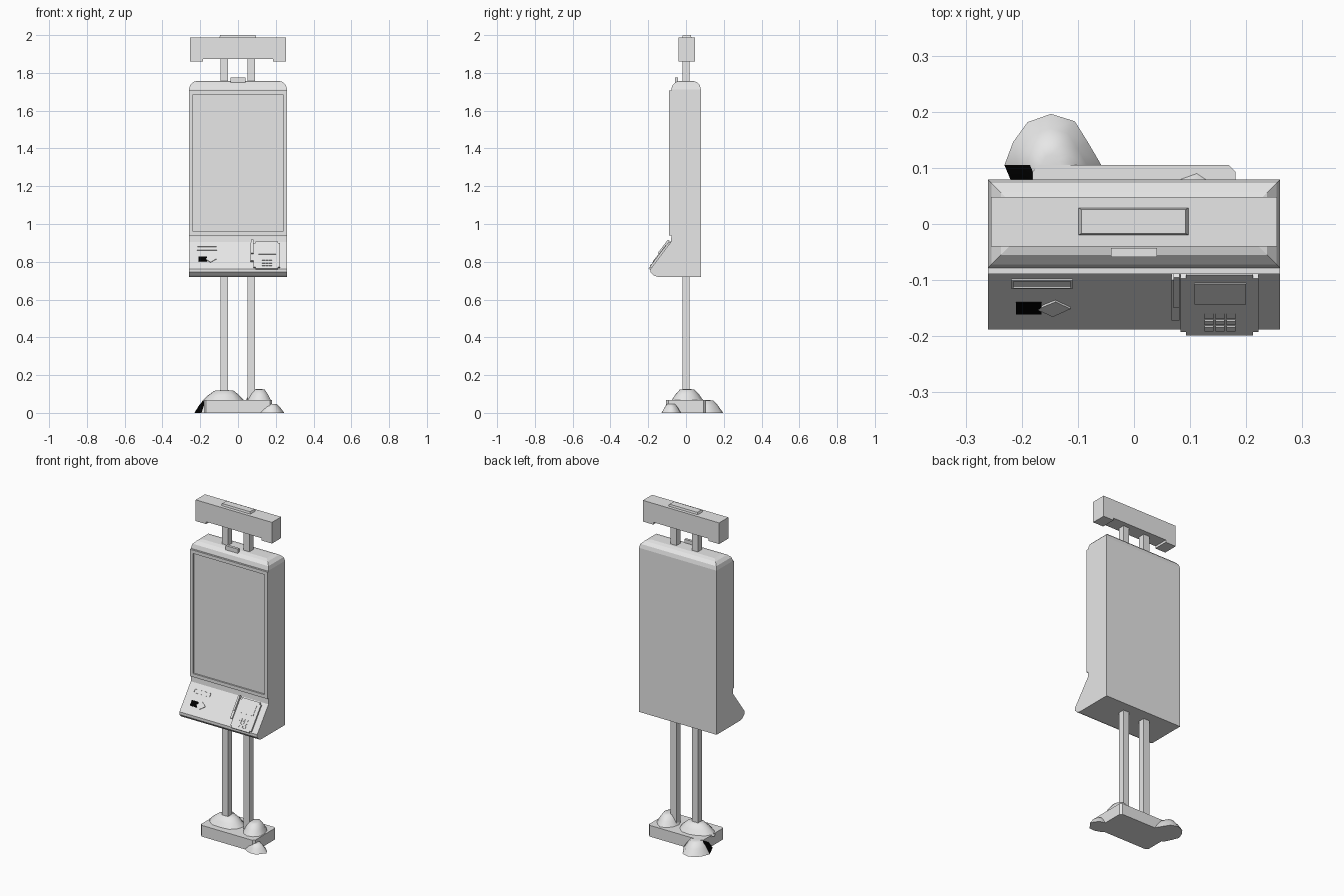
import bpy, bmesh, math, random
from mathutils import Matrix, Vector

random.seed(4)
cube = bpy.data.objects.get("Cube")
if cube:
    bpy.data.objects.remove(cube, do_unlink=True)


def material(name, value):
    m = bpy.data.materials.new(name)
    m.use_nodes = True
    m.diffuse_color = (value, value, value, 1)
    m.node_tree.nodes["Principled BSDF"].inputs["Base Color"].default_value = (value, value, value, 1)
    return m


GREY = material("light grey", 0.8)
BLACK = material("black", 0.0)


def finish(name, bm, mats=(GREY,)):
    bmesh.ops.recalc_face_normals(bm, faces=bm.faces[:])
    mesh = bpy.data.meshes.new(name)
    bm.to_mesh(mesh)
    bm.free()
    for m in mats:
        mesh.materials.append(m)
    ob = bpy.data.objects.new(name, mesh)
    bpy.context.collection.objects.link(ob)
    return ob


def box_bm(x, y, z):
    bm = bmesh.new()
    bmesh.ops.create_cube(bm, size=1)
    for v in bm.verts:
        v.co = Vector(r[0] if c < 0 else r[1] for c, r in zip(v.co, (x, y, z)))
    return bm


def box(name, x, y, z, mat=GREY):
    return finish(name, box_bm(x, y, z), (mat,))


def prism(points, axis, lo, hi):
    """Extrude an outline along x (points are y, z) or y (points are x, z)."""
    bm = bmesh.new()
    place = (lambda p, d: (d, p[0], p[1])) if axis == "x" else (lambda p, d: (p[0], d, p[1]))
    face = bm.faces.new([bm.verts.new(place(p, lo)) for p in points])
    new = bmesh.ops.extrude_face_region(bm, geom=[face])["geom"]
    step = Vector(place((0, 0), hi - lo))
    bmesh.ops.translate(bm, vec=step, verts=[g for g in new if isinstance(g, bmesh.types.BMVert)])
    return bm


# Cabinet with the sloping console, one side profile run across the width
bm = prism([(.079, .72), (-.15, .72), (-.17, .727), (-.188, .745), (-.188, .762),
            (-.08, .905), (-.078, .93), (-.078, 1.758), (.079, 1.758)], "x", -.26, .26)
corners = [e for e in bm.edges if all(abs(v.co.x) > .25 and v.co.z > 1.7 for v in e.verts)]
bmesh.ops.bevel(bm, geom=corners, offset=.046, segments=3, profile=.5, affect="EDGES")
finish("cabinet", bm)

# Display bezel with the screen set back in it
bm = box_bm((-.26, .26), (-.089, -.078), (.94, 1.707))
front = min(bm.faces, key=lambda f: f.calc_center_median().y)
bmesh.ops.inset_region(bm, faces=[front], thickness=.029)
rim = bmesh.ops.extrude_face_region(bm, geom=[front])["geom"]
bmesh.ops.translate(bm, vec=(0, .009, 0), verts=[g for g in rim if isinstance(g, bmesh.types.BMVert)])
bmesh.ops.delete(bm, geom=[front], context="FACES_ONLY")
finish("screen_bezel", bm)

# Camera on the cabinet roof
box("camera", (-.041, .041), (-.059, -.043), (1.75, 1.776))

# Header sign with an arched underside and a tapered cap
finish("header_sign", prism([(-.255, 1.86), (-.185, 1.86), (-.185, 1.874), (.185, 1.874),
                             (.185, 1.86), (.255, 1.86), (.255, 1.988), (-.255, 1.988)], "y", -.04, .048))
bm = box_bm((-.102, .1), (-.021, .03), (1.98, 2))
for v in bm.verts:
    if v.co.z > 1.99:
        v.co.x *= .92
        v.co.y = .0045 + (v.co.y - .0045) * .84
finish("sign_cap", bm)

# Posts
for name, x in (("right", -.073), ("left", .07)):
    box(name + "_post", (x - .02, x + .02), (-.019, .019), (.03, 1.88))

# Base block with clipped upright corners
bm = box_bm((-.181, .181), (-.105, .105), (0, .068))
bmesh.ops.bevel(bm, geom=[e for e in bm.edges if abs(e.verts[0].co.z - e.verts[1].co.z) > .05],
                offset=.012, segments=1, affect="EDGES")
finish("base_block", bm)

# Console fittings lie on the slope: u runs up it, n stands out of it
ANGLE = math.atan2(.143, .108)
SLOPE = Matrix.Translation((0, -.188, .762)) @ Matrix.Rotation(ANGLE, 4, "X")


def on_slope(name, bm, mat=GREY):
    ob = finish(name, bm, (mat,))
    ob.data.transform(SLOPE)
    return ob


def fitting(name, x, u, n, mat=GREY, bevel=0):
    bm = box_bm(x, u, n)
    if bevel:
        upright = [e for e in bm.edges if abs(e.verts[0].co.z - e.verts[1].co.z) > .001]
        bmesh.ops.bevel(bm, geom=upright, offset=bevel, segments=2, affect="EDGES")
    return on_slope(name, bm, mat)


# Receipt slot frame, made of four bars
fitting("slot_upper", (-.218, -.11), (.146, .149), (0, .003))
fitting("slot_lower", (-.218, -.11), (.124, .127), (0, .003))
for name, x in (("right", -.218), ("left", -.113)):
    fitting("slot_end_" + name, (x, x + .003), (.127, .146), (0, .003))

# Scan mark and pointed plate
fitting("scan_mark", (-.21, -.165), (.049, .082), (0, .003), BLACK)
bm = bmesh.new()
outline = [(-.17, .062), (-.145, .042), (-.113, .066), (-.14, .087), (-.165, .07)]
face = bm.faces.new([bm.verts.new((x, u, 0)) for x, u in outline])
top = bmesh.ops.extrude_face_region(bm, geom=[face])["geom"]
bmesh.ops.translate(bm, vec=(0, 0, .004), verts=[g for g in top if isinstance(g, bmesh.types.BMVert)])
on_slope("pointer_plate", bm)

# Payment terminal with display, keys and card reader
fitting("terminal", (.083, .222), (-.004, .174), (0, .01), bevel=.01)
fitting("terminal_display", (.108, .2), (.09, .15), (.008, .012))
for row in range(3):
    for col in range(3):
        x, u = .126 + col * .0195, .012 + row * .018
        fitting(f"key_{row}_{col}", (x, x + .016), (u, u + .013), (.008, .013))
fitting("card_reader", (.067, .081), (.045, .165), (0, .014))
fitting("card_reader_grip", (.07, .081), (.09, .18), (0, .02))


# Mounds of packed filler around the posts and rocks beside the base
def mound(name, centre, radius, height, levels, dark=False):
    bm = bmesh.new()
    sides = 12
    wobble = [random.uniform(.88, 1.08) for _ in range(sides)]
    rings = []
    for r, h in levels:
        ring = []
        for i in range(sides):
            a, k = 2 * math.pi * i / sides, r * wobble[i]
            ring.append(bm.verts.new((centre[0] + radius[0] * k * math.cos(a),
                                      centre[1] + radius[1] * k * math.sin(a),
                                      centre[2] + height * h)))
        rings.append(ring)
    for low, high in zip(rings, rings[1:]):
        for i in range(sides):
            j = (i + 1) % sides
            bm.faces.new((low[i], low[j], high[j], high[i]))
    bm.faces.new(rings[0])
    bm.faces.new(rings[-1])
    for f in bm.faces:
        c = f.calc_center_median()
        f.smooth = abs(c.z - centre[2]) > .001
        # The rock's outer flank is dark
        f.material_index = int(dark and c.x < -.175 and c.y < .115 and c.z > .001)
    finish(name, bm, (GREY, BLACK))


SOFT = [(1, 0), (.72, .55), (.45, .95), (.2, 1)]
mound("right_post_mound", (-.07, .005, .06), (.115, .085), .06, SOFT)
mound("left_post_mound", (.112, .005, .06), (.072, .085), .066, SOFT)
mound("back_rock", (-.148, .105, 0), (.085, .09), .068, SOFT, True)
mound("front_rock", (.175, -.08, 0), (.066, .052), .048, SOFT)
